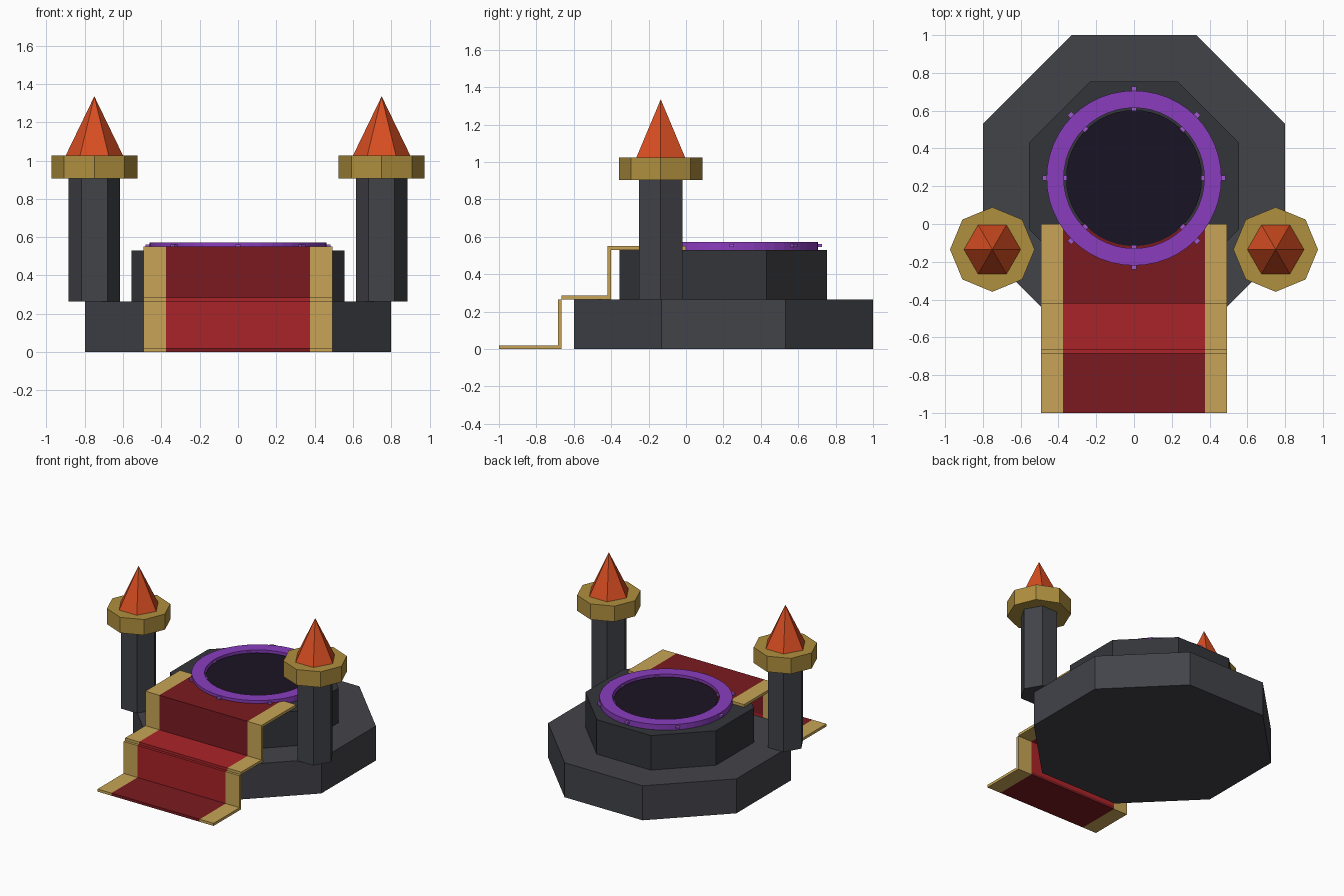
import bpy, bmesh
from math import cos, sin, pi, radians
from mathutils import Matrix

if "Cube" in bpy.data.objects:
    bpy.data.objects.remove(bpy.data.objects["Cube"])


def material(name, code):
    rgb = [int(code[i:i + 2], 16) / 255 for i in (0, 2, 4)]
    lin = [((c + 0.055) / 1.055) ** 2.4 if c > 0.04 else c / 12.92 for c in rgb]
    m = bpy.data.materials.new(name)
    m.diffuse_color = (*lin, 1)
    m.use_nodes = True
    m.node_tree.nodes["Principled BSDF"].inputs["Base Color"].default_value = m.diffuse_color
    return m


STONE = material("stone", "424349")
DARK_STONE = material("dark_stone", "34353A")
GOLD = material("gold", "C8A557")
BRASS = material("brass", "B0903F")
RED = material("red", "AA2329")
DARK_RED = material("dark_red", "7B1A20")
FLAME = material("flame", "D84E22")
PURPLE = material("purple", "8A3DBD")
LILAC = material("lilac", "A05AD0")
VOID = material("void", "1A1424")


def finish(name, bm, mat):
    bmesh.ops.recalc_face_normals(bm, faces=bm.faces)
    mesh = bpy.data.meshes.new(name)
    bm.to_mesh(mesh)
    bm.free()
    mesh.materials.append(mat)
    ob = bpy.data.objects.new(name, mesh)
    bpy.context.collection.objects.link(ob)
    return ob


def prism(name, sides, r, x, y, z0, z1, mat, turn=0, top=None):
    bm = bmesh.new()
    bmesh.ops.create_cone(bm, cap_ends=True, segments=sides, radius1=r,
                          radius2=r if top is None else top, depth=z1 - z0,
                          matrix=Matrix.Translation((x, y, (z0 + z1) / 2))
                          @ Matrix.Rotation(radians(turn), 4, 'Z'))
    return finish(name, bm, mat)


def add_box(bm, x0, x1, y0, y1, z0, z1, pre=Matrix()):
    m = (pre @ Matrix.Translation(((x0 + x1) / 2, (y0 + y1) / 2, (z0 + z1) / 2))
         @ Matrix.Diagonal((x1 - x0, y1 - y0, z1 - z0, 1)))
    bmesh.ops.create_cube(bm, size=1, matrix=m)


# Two octagonal tiers
k = 1 / cos(pi / 8)
prism("lower_tier", 8, 0.80 * k, 0, 0.2, 0, 0.265, STONE, 22.5)
prism("upper_tier", 8, 0.555 * k, 0, 0.2, 0.265, 0.53, DARK_STONE, 22.5)

# Stepped carpet: (y0, y1, z0, z1) slabs, red in the middle, gold at the edges
slabs = {
    "floor": (-1.0, -0.665, 0, 0.02, DARK_RED),
    "lower_riser": (-0.685, -0.665, 0.02, 0.265, RED),
    "middle_tread": (-0.665, -0.40, 0.265, 0.285, RED),
    "upper_riser": (-0.42, -0.40, 0.285, 0.53, DARK_RED),
    "top_tread": (-0.42, 0.0, 0.53, 0.55, DARK_RED),
}
trim = bmesh.new()
for part, (y0, y1, z0, z1, mat) in slabs.items():
    bm = bmesh.new()
    add_box(bm, -0.375, 0.375, y0, y1, z0, z1)
    finish("carpet_" + part, bm, mat)
    for x0, x1 in ((-0.493, -0.375), (0.375, 0.493)):
        add_box(trim, x0, x1, y0, y1, z0, z1)
finish("carpet_gold_trim", trim, GOLD)

# Portal: dark disc, ring and eight studs poking out of the ring
CY = 0.243
prism("portal_disc", 48, 0.36, 0, CY, 0.53, 0.556, VOID)
bm = bmesh.new()
n = 48
profile = [(0.372, 0.53), (0.463, 0.53), (0.463, 0.572), (0.372, 0.572)]
rows = [[bm.verts.new((r * cos(2 * pi * i / n), CY + r * sin(2 * pi * i / n), z))
         for r, z in profile] for i in range(n)]
for i in range(n):
    a, b = rows[i], rows[(i + 1) % n]
    for j in range(4):
        bm.faces.new((a[j], b[j], b[(j + 1) % 4], a[(j + 1) % 4]))
finish("portal_ring", bm, PURPLE)
bm = bmesh.new()
for i in range(8):
    pre = Matrix.Translation((0, CY, 0)) @ Matrix.Rotation(i * pi / 4, 4, 'Z')
    add_box(bm, 0.357, 0.484, -0.014, 0.014, 0.546, 0.562, pre)
finish("portal_studs", bm, LILAC)

# Pair of torch pillars
for side, x in (("left", -0.75), ("right", 0.75)):
    prism(side + "_pillar", 6, 0.135, x, -0.135, 0.265, 0.905, STONE, 30 + 60 * 0.5 + 30)
    prism(side + "_bowl", 8, 0.224, x, -0.135, 0.905, 1.025, BRASS)
    prism(side + "_flame", 6, 0.15, x, -0.135, 1.025, 1.335, FLAME, 90, 0)
